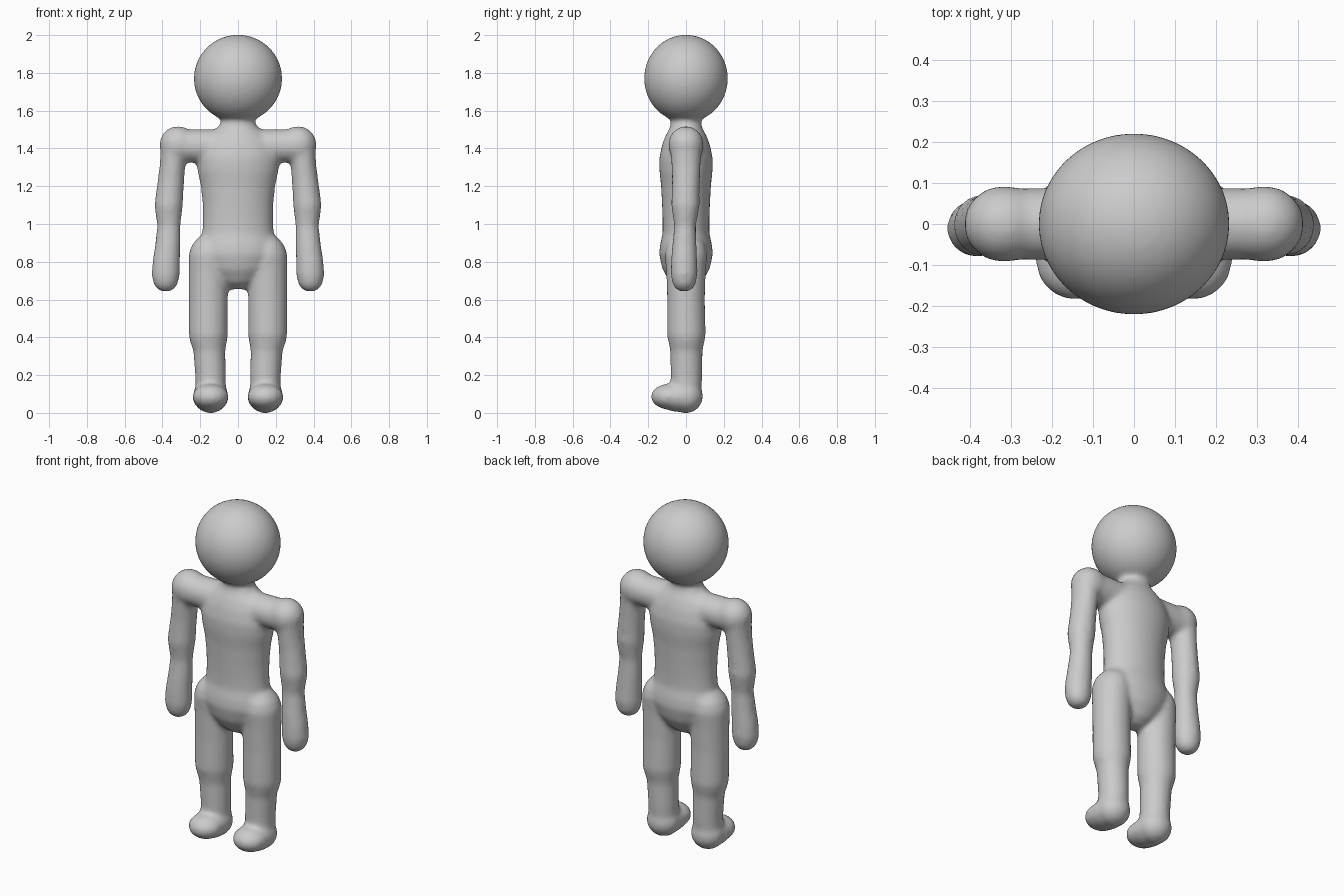
import bpy, bmesh, math
from mathutils import Matrix

bm = bmesh.new()
SIDES = 32


def loft(stations, side=1):
    """Closed tube through horizontal ellipses (x, y, z, rx, ry), listed bottom to top."""
    rings = []
    for x, y, z, rx, ry in stations:
        ring = []
        for i in range(SIDES):
            a = 2 * math.pi * i / SIDES
            ring.append(bm.verts.new((side * x + rx * math.cos(a), y + ry * math.sin(a), z)))
        rings.append(ring)
    for lo, hi in zip(rings, rings[1:]):
        for i in range(SIDES):
            j = (i + 1) % SIDES
            bm.faces.new((lo[i], lo[j], hi[j], hi[i]))
    bm.faces.new(rings[0][::-1])
    bm.faces.new(rings[-1])


def ellipsoid(centre, radii):
    m = Matrix.Translation(centre) @ Matrix.Diagonal((*radii, 1))
    bmesh.ops.create_uvsphere(bm, u_segments=48, v_segments=32, radius=1, matrix=m)


# Head
ellipsoid((0, 0, 1.77), (0.234, 0.222, 0.232))

# Torso and neck
loft([(0, 0, 0.655, 0.05, 0.035), (0, 0, 0.69, 0.10, 0.085), (0, 0, 0.76, 0.17, 0.125),
      (0, 0, 0.84, 0.215, 0.143), (0, 0, 0.89, 0.21, 0.138), (0, 0, 0.95, 0.19, 0.124),
      (0, 0, 1.02, 0.186, 0.124), (0, 0, 1.10, 0.187, 0.127), (0, 0, 1.20, 0.197, 0.132),
      (0, 0, 1.28, 0.215, 0.141), (0, 0, 1.35, 0.22, 0.142), (0, 0, 1.42, 0.20, 0.127),
      (0, 0, 1.47, 0.16, 0.108), (0, 0, 1.50, 0.12, 0.09), (0, 0, 1.53, 0.09, 0.08),
      (0, 0, 1.62, 0.09, 0.08)])

# Shoulder bar
bar = Matrix.Translation((0, 0, 1.413)) @ Matrix.Rotation(math.pi / 2, 4, 'Y')
bmesh.ops.create_cone(bm, cap_ends=True, segments=SIDES, radius1=0.088, radius2=0.088,
                      depth=0.64, matrix=bar)

for s in (-1, 1):
    # Shoulder ball
    ellipsoid((s * 0.318, 0, 1.42), (0.098, 0.094, 0.098))
    # Arm with elbow and mitten hand
    loft([(0.383, -0.01, 0.642, 0.022, 0.022), (0.383, -0.01, 0.655, 0.045, 0.045),
          (0.383, -0.01, 0.68, 0.064, 0.061), (0.383, -0.01, 0.73, 0.075, 0.071),
          (0.380, -0.01, 0.80, 0.073, 0.070), (0.371, -0.008, 0.90, 0.067, 0.064),
          (0.366, -0.005, 0.99, 0.062, 0.058), (0.367, -0.004, 1.04, 0.068, 0.066),
          (0.367, -0.003, 1.10, 0.076, 0.076), (0.362, -0.002, 1.16, 0.073, 0.074),
          (0.354, 0, 1.24, 0.070, 0.074), (0.346, 0, 1.32, 0.068, 0.078),
          (0.335, 0, 1.42, 0.076, 0.085)], s)
    # Leg with knee and rounded hip
    loft([(0.145, 0, 0.07, 0.08, 0.08), (0.145, 0.002, 0.20, 0.082, 0.084),
          (0.152, 0.002, 0.33, 0.085, 0.086), (0.156, 0.002, 0.37, 0.096, 0.094),
          (0.157, 0.002, 0.41, 0.104, 0.103), (0.157, 0, 0.60, 0.104, 0.100),
          (0.157, 0, 0.75, 0.105, 0.105), (0.156, 0, 0.84, 0.106, 0.112),
          (0.152, 0, 0.89, 0.092, 0.100), (0.145, 0, 0.93, 0.065, 0.07),
          (0.14, 0, 0.95, 0.03, 0.03)], s)
    # Foot: heel and toe
    ellipsoid((s * 0.145, 0.0, 0.088), (0.094, 0.09, 0.09))
    ellipsoid((s * 0.145, -0.09, 0.086), (0.096, 0.096, 0.068))
    ellipsoid((s * 0.145, -0.045, 0.083), (0.096, 0.10, 0.078))

bmesh.ops.recalc_face_normals(bm, faces=bm.faces[:])
mesh = bpy.data.meshes.new("figure_body")
bm.to_mesh(mesh)
bm.free()
body = bpy.data.objects.new("figure_body", mesh)
bpy.context.collection.objects.link(body)

# Plain grey surface
grey = bpy.data.materials.new("plain_grey")
grey.diffuse_color = (0.6, 0.6, 0.6, 1)
mesh.materials.append(grey)

# Fuse the parts into one soft skin
fuse = body.modifiers.new("fuse", 'REMESH')
fuse.mode = 'VOXEL'
fuse.voxel_size = 0.012
fuse.use_smooth_shade = True
soften = body.modifiers.new("soften", 'SMOOTH')
soften.factor = 0.5
soften.iterations = 14
